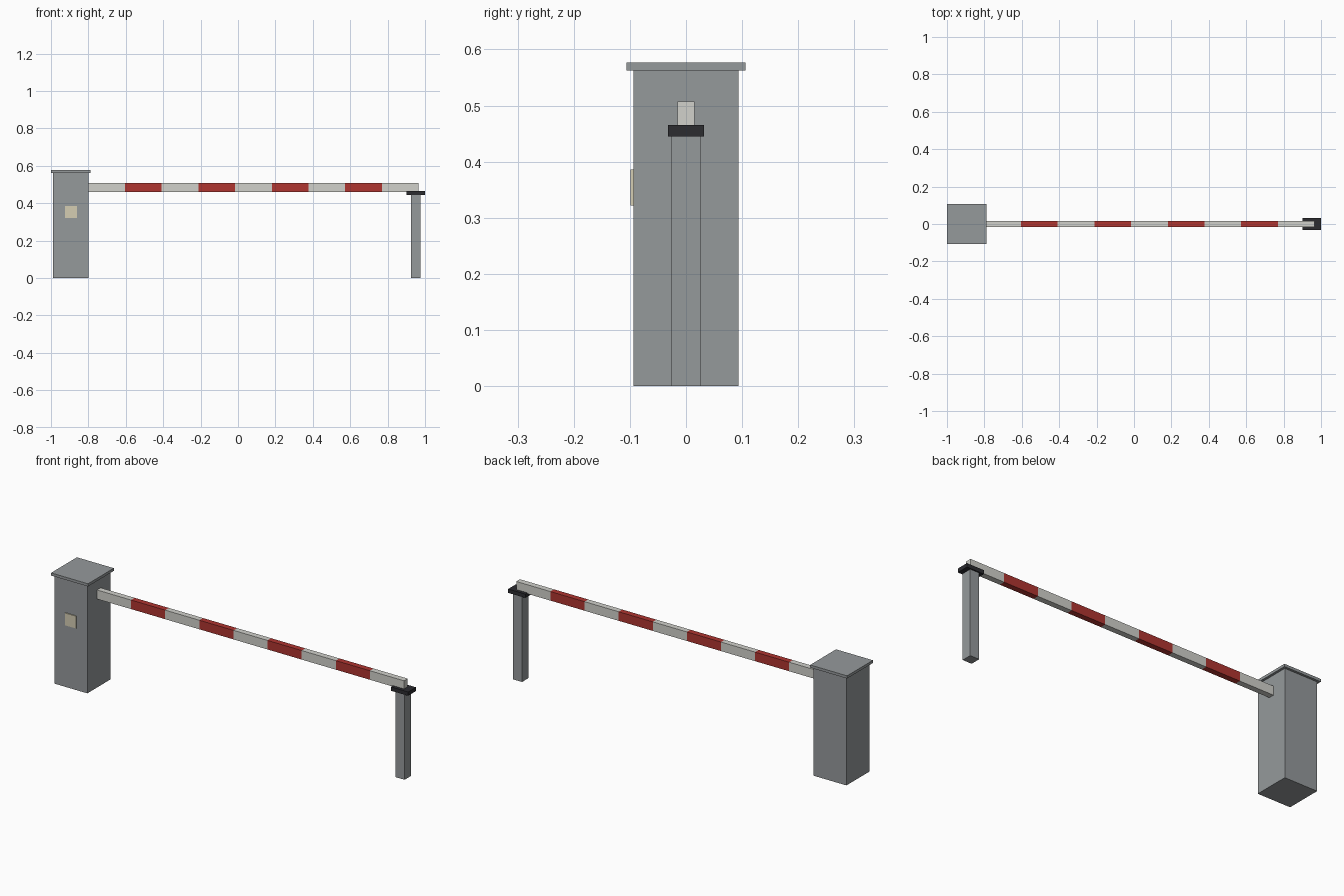
import bpy, bmesh
from mathutils import Vector

if "Cube" in bpy.data.objects:
    bpy.data.objects.remove(bpy.data.objects["Cube"])


def material(name, rgb):
    m = bpy.data.materials.new(name)
    m.diffuse_color = (*rgb, 1)
    m.use_nodes = True
    m.node_tree.nodes["Principled BSDF"].inputs["Base Color"].default_value = m.diffuse_color
    return m


def box(name, lo, hi, mats=(), cuts=0):
    """Box between two corners, optionally cut into equal bands along x."""
    lo, hi = Vector(lo), Vector(hi)
    bm = bmesh.new()
    bmesh.ops.create_cube(bm, size=1)
    for v in bm.verts:
        v.co = (lo + hi) / 2 + v.co * (hi - lo)
    step = (hi.x - lo.x) / (cuts + 1)
    for i in range(1, cuts + 1):
        bmesh.ops.bisect_plane(bm, geom=bm.verts[:] + bm.edges[:] + bm.faces[:],
                               plane_co=(lo.x + i * step, 0, 0), plane_no=(1, 0, 0))
    # alternate the materials band by band
    if cuts:
        for f in bm.faces:
            band = min(cuts, int((f.calc_center_median().x - lo.x) / step))
            f.material_index = band % len(mats)
    me = bpy.data.meshes.new(name)
    bm.to_mesh(me)
    bm.free()
    for m in mats:
        me.materials.append(m)
    ob = bpy.data.objects.new(name, me)
    bpy.context.collection.objects.link(ob)
    return ob


grey = material("grey_paint", (0.30, 0.32, 0.33))
white = material("white_paint", (0.64, 0.64, 0.60))
red = material("red_paint", (0.43, 0.035, 0.03))
black = material("black_rubber", (0.025, 0.025, 0.03))
cream = material("cream_label", (0.66, 0.61, 0.45))

# Drive cabinet with overhanging lid and front plate
box("cabinet", (-0.988, -0.094, 0), (-0.800, 0.094, 0.563), [grey])
box("cabinet_lid", (-1.0, -0.106, 0.563), (-0.788, 0.106, 0.577), [grey])
box("front_plate", (-0.926, -0.099, 0.322), (-0.862, -0.093, 0.386), [cream])

# Striped boom: nine equal bands, white at both ends
box("boom", (-0.800, -0.015, 0.460), (0.965, 0.015, 0.507), [white, red], cuts=8)

# Rest post and cradle pad
box("rest_post", (0.924, -0.026, 0), (0.976, 0.026, 0.446), [grey])
box("rest_cradle", (0.901, -0.032, 0.445), (1.0, 0.032, 0.465), [black])
